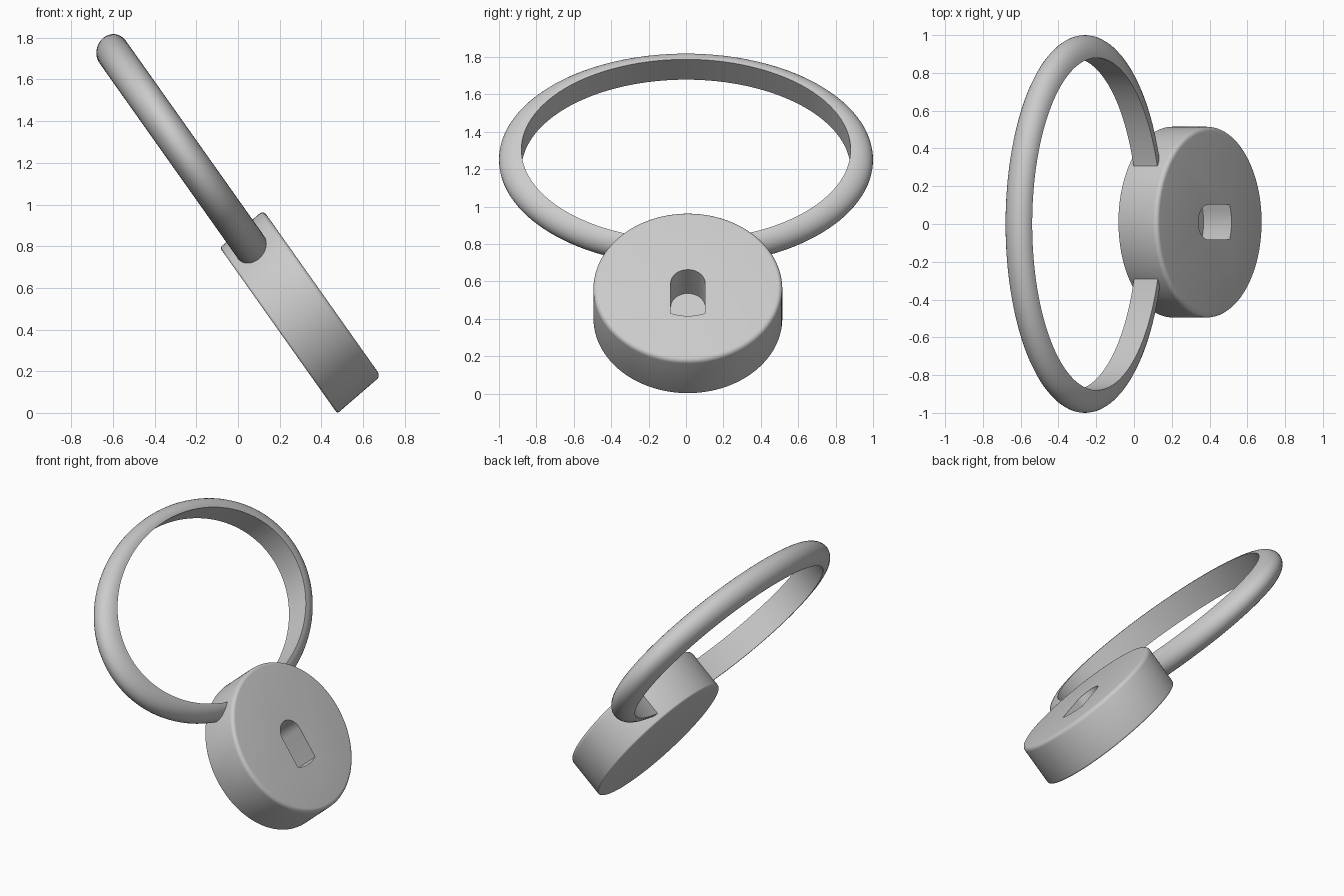
import bpy, bmesh, math
from mathutils import Matrix, Vector

if "Cube" in bpy.data.objects:
    bpy.data.objects.remove(bpy.data.objects["Cube"])

# Slightly sheared tilted axes shared by all parts: up the slope, sideways, out of the face
UP = Vector((-0.578, 0, 0.816))
OUT = Vector((0.757, 0, 0.653))


def frame(origin, up=1.0, side=1.0):
    a, b, c = UP * up, Vector((0, -side, 0)), OUT
    m = Matrix((a, b, c)).transposed().to_4x4()
    m.translation = Vector(origin)
    return m


def finish(name, bm, matrix):
    bm.transform(matrix)
    bmesh.ops.recalc_face_normals(bm, faces=bm.faces[:])
    mesh = bpy.data.meshes.new(name)
    bm.to_mesh(mesh)
    bm.free()
    ob = bpy.data.objects.new(name, mesh)
    bpy.context.collection.objects.link(ob)
    return ob


def lathe(profile, n, closed):
    """Spin (radius, height) points round the local axis; caps the ends if open."""
    bm = bmesh.new()
    rings = []
    for i in range(n):
        t = 2 * math.pi * i / n
        rings.append([bm.verts.new((r * math.cos(t), r * math.sin(t), h)) for r, h in profile])
    k = len(profile)
    for i in range(n):
        p, q = rings[i], rings[(i + 1) % n]
        for j in range(k if closed else k - 1):
            bm.faces.new((p[j], q[j], q[(j + 1) % k], p[(j + 1) % k]))
    if not closed:
        bm.faces.new([r[0] for r in rings])
        bm.faces.new([r[-1] for r in rings])
    return bm


def smooth(ob, angle):
    bpy.ops.object.select_all(action='DESELECT')
    ob.select_set(True)
    bpy.context.view_layer.objects.active = ob
    bpy.ops.object.shade_smooth_by_angle(angle=math.radians(angle))


# Tilted ring: D-shaped section, flat on the inside, stretched sideways
section = [(0.88 + 0.12 * math.cos(t), 0.083 * math.sin(t))
           for t in (math.pi * (i / 16 - 0.5) for i in range(17))]
ring = finish("ring", lathe(section, 128, True), frame((-0.26, 0, 1.25), 0.672))
smooth(ring, 40)

# Disc body with softened rims
R, H = 0.505, 0.275


def rim(height, b, start, end):
    return [(R - b + b * math.cos(t), height + b * math.sin(t))
            for t in (math.radians(start + (end - start) * i / 5) for i in range(6))]


bb, bf = 0.012, 0.025
profile = rim(bb, bb, -90, 0) + rim(H - bf, bf, 0, 90)
place = frame((0.195, 0.01, 0.395), 0.965)
disc = finish("disc", lathe(profile, 128, False), place)

# Blind slot in the front face: round top, gently bowed bottom
w = 0.092
outline = [(0.02 + w * math.sin(t), w * math.cos(t))
           for t in (math.pi * i / 16 for i in range(17))]
outline += [(-0.185 - 0.018 * (1 - s * s), w * s) for s in (-1, -0.6, -0.2, 0.2, 0.6, 1)]
bm = bmesh.new()
face = bm.faces.new([bm.verts.new((u, v, H - 0.195)) for u, v in outline])
top = bmesh.ops.extrude_face_region(bm, geom=[face])["geom"]
bmesh.ops.translate(bm, vec=(0, 0, 0.3), verts=[g for g in top if isinstance(g, bmesh.types.BMVert)])
cutter = finish("slot_cutter", bm, place)
cutter.hide_render = True

mod = disc.modifiers.new("slot", 'BOOLEAN')
mod.object = cutter
mod.operation = 'DIFFERENCE'
mod.solver = 'EXACT'
bpy.context.view_layer.objects.active = disc
bpy.ops.object.modifier_apply(modifier="slot")
bpy.data.objects.remove(cutter)
smooth(disc, 35)
